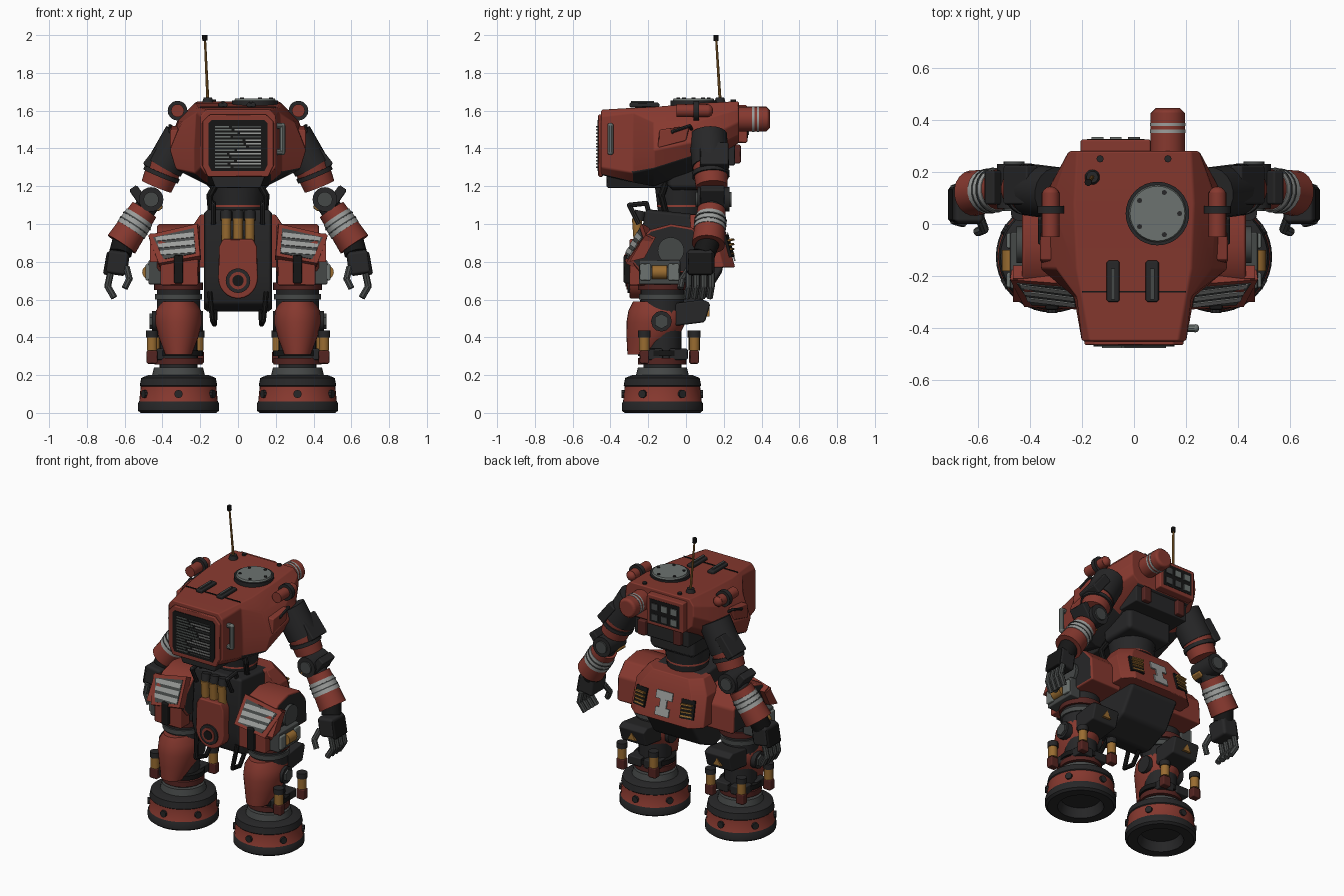
import bpy, bmesh, math, random
from mathutils import Vector, Matrix, Euler

if "Cube" in bpy.data.objects:
    bpy.data.objects.remove(bpy.data.objects["Cube"])
random.seed(4)


def paint(name, *rgb):
    mat = bpy.data.materials.new(name)
    mat.use_nodes = True
    mat.diffuse_color = (*rgb, 1)
    mat.node_tree.nodes["Principled BSDF"].inputs["Base Color"].default_value = (*rgb, 1)
    return mat


RED = paint("red paint", .24, .04, .028)
MAROON = paint("dark red paint", .09, .018, .015)
DARK = paint("charcoal metal", .02, .02, .021)
BLACK = paint("black rubber", .008, .008, .008)
GUN = paint("gunmetal", .06, .065, .064)
STEEL = paint("worn steel", .15, .17, .16)
PALE = paint("pale grey paint", .33, .34, .33)
OCHRE = paint("ochre", .32, .15, .03)


def finish(bm, name, mats, both=False, bevel=0, rule=None):
    """Turn a bmesh into an object, coloured by rule(centre, normal)."""
    bmesh.ops.recalc_face_normals(bm, faces=bm.faces)
    for face in bm.faces:
        face.smooth = True
        if rule:
            face.material_index = int(rule(face.calc_center_median(), face.normal))
    mesh = bpy.data.meshes.new(name)
    bm.to_mesh(mesh)
    bm.free()
    mesh.set_sharp_from_angle(angle=math.radians(35))
    for mat in mats if isinstance(mats, tuple) else (mats,):
        mesh.materials.append(mat)
    obj = bpy.data.objects.new(name, mesh)
    bpy.context.collection.objects.link(obj)
    if bevel:
        mod = obj.modifiers.new("bevel", "BEVEL")
        mod.width, mod.segments, mod.limit_method = bevel, 1, "ANGLE"
        mod.harden_normals = True
    if both:
        obj.modifiers.new("mirror", "MIRROR")
    return obj


def box(name, mats, centre, size, turn=(0, 0, 0), bevel=.008, **options):
    bm = bmesh.new()
    matrix = Matrix.LocRotScale(Vector(centre), Euler([math.radians(a) for a in turn]), Vector(size))
    bmesh.ops.create_cube(bm, size=1, matrix=matrix)
    return finish(bm, name, mats, bevel=bevel, **options)


def rod(name, mats, path, radius, end=None, sides=20, **options):
    """Cylinder, cone or bent tube along a path."""
    bm = bmesh.new()
    points = [Vector(p) for p in path]
    for a, b in zip(points, points[1:]):
        turn = (b - a).to_track_quat("Z", "Y").to_matrix().to_4x4()
        bmesh.ops.create_cone(bm, cap_ends=True, segments=sides, radius1=radius, depth=(b - a).length,
                              radius2=radius if end is None else end,
                              matrix=Matrix.Translation((a + b) / 2) @ turn)
    for p in points[1:-1]:
        bmesh.ops.create_uvsphere(bm, u_segments=sides, v_segments=8, radius=radius,
                                  matrix=Matrix.Translation(p))
    return finish(bm, name, mats, **options)


def loft(name, mats, rings, **options):
    bm = bmesh.new()
    rows = [[bm.verts.new(p) for p in ring] for ring in rings]
    for low, high in zip(rows, rows[1:]):
        for i in range(len(low)):
            bm.faces.new((low[i - 1], low[i], high[i], high[i - 1]))
    bm.faces.new(rows[0])
    bm.faces.new(rows[-1])
    return finish(bm, name, mats, **options)


def side_prism(name, mats, outline, left, right, **options):
    return loft(name, mats, [[(x, y, z) for y, z in outline] for x in (left, right)], **options)


def front_prism(name, mats, outline, front, back, **options):
    return loft(name, mats, [[(x, y, z) for x, z in outline] for y in (front, back)], **options)


def ellipse(x, y, z, rx, ry, sides=32):
    steps = [math.tau * i / sides for i in range(sides)]
    return [(x + rx * math.cos(t), y + ry * math.sin(t), z) for t in steps]


def mirrored(half):
    return half + [(-x, z) for x, z in reversed(half)]


# Armoured upper body
sections = {
    -.45: [(.17, 1.605), (.2, 1.57), (.2, 1.4), (.2, 1.3), (.17, 1.26)],
    -.28: [(.2, 1.615), (.22, 1.59), (.23, 1.4), (.23, 1.27), (.17, 1.22)],
    -.17: [(.22, 1.62), (.3, 1.54), (.36, 1.39), (.33, 1.29), (.15, 1.2)],
    .08: [(.23, 1.64), (.32, 1.55), (.36, 1.44), (.32, 1.37), (.18, 1.3)],
    .28: [(.22, 1.65), (.25, 1.61), (.25, 1.54), (.24, 1.47), (.2, 1.43)]}
loft("body_shell", (RED, DARK), [[(x, y, z) for x, z in mirrored(half)] for y, half in sections.items()],
     bevel=.008, rule=lambda c, n: n.z < -.75)
box("roof_seam", BLACK, (0, -.26, 1.617), (.4, .006, .008), bevel=0)
side_prism("wing_panel", RED, [(-.15, 1.4), (.0, 1.44), (.02, 1.52), (-.14, 1.5)], .3, .36, both=True, bevel=.008)
rod("wing_grab_bar", DARK, [(.33, -.08, 1.46), (.36, -.07, 1.49), (.36, .02, 1.52), (.33, .03, 1.5)], .009,
    sides=8, both=True)

# Front grille
frame = [(.15, 1.58), (.19, 1.54), (.19, 1.31), (.16, 1.25)]
front_prism("grille_frame", RED, mirrored(frame), -.465, -.44, bevel=.006)
front_prism("grille_recess", BLACK, mirrored([(.14, 1.55), (.155, 1.535), (.155, 1.31), (.14, 1.28)]), -.469, -.46)
for row in range(13):
    split = random.uniform(-.06, .06)
    for edge, mat in ((-.13, STEEL), (.13, PALE if row % 3 else GUN)):
        box("grille_slat", mat, ((edge + split) / 2, -.472, 1.3 + row * .018),
            (abs(edge - split) - .015, .008, .008), bevel=0)
front_prism("chin", DARK, mirrored([(.15, 1.27), (.12, 1.19)]), -.42, -.1, bevel=.008)
rod("cheek_handle", STEEL, [(.2, -.4, 1.38), (.235, -.4, 1.38), (.235, -.4, 1.52), (.2, -.4, 1.52)], .016, sides=10)

# Roof fittings
rod("hatch_rim", DARK, [(.09, .04, 1.62), (.09, .04, 1.655)], .122, sides=32)
rod("hatch_lid", STEEL, [(.09, .04, 1.65), (.09, .04, 1.665)], .112, .105, sides=32)
for i in range(5):
    t = math.tau * i / 5
    spot = Vector((.09 + .085 * math.cos(t), .04 + .085 * math.sin(t), 1.66))
    rod("hatch_bolt", DARK, [spot, spot + Vector((0, 0, .01))], .01, sides=8)
for x in (-.08, .07):
    box("roof_latch", DARK, (x, -.22, 1.63), (.05, .16, .025))
    box("roof_latch_slot", GUN, (x, -.23, 1.645), (.016, .12, .012), bevel=0)
rod("antenna_base", DARK, [(-.16, .18, 1.64), (-.16, .18, 1.67)], .03, .022)
rod("antenna", OCHRE, [(-.16, .18, 1.66), (-.175, .16, 1.98)], .008, .006, sides=8)
rod("antenna_tip", BLACK, [(-.175, .16, 1.97), (-.176, .16, 2)], .014, sides=10)
rod("roof_bolt", DARK, [(.13, .25, 1.64), (.13, .25, 1.66)], .014, both=True, sides=8)

# Shoulder beacons
rod("beacon", RED, [(.32, -.05, 1.6), (.32, .0, 1.6), (.32, .11, 1.6), (.32, .12, 1.6)], .034, both=True)
rod("beacon_ring", DARK, [(.32, .04, 1.6), (.32, .07, 1.6)], .052, both=True)

# Rear tank and control panel
rod("tank", RED, [(.13, .26, 1.555), (.13, .445, 1.555)], .066, sides=24, bevel=.02)
for y in (.35, .375):
    rod("tank_band", PALE, [(.13, y, 1.555), (.13, y + .012, 1.555)], .068, sides=24)
box("panel_frame", RED, (-.07, .29, 1.53), (.27, .07, .2))
box("panel_screen", BLACK, (-.07, .322, 1.53), (.22, .01, .15), bevel=0)
for x in (-.14, -.07, .0):
    for z in (1.49, 1.56):
        box("panel_instrument", STEEL if x < z - 1.6 else GUN, (x, .327, z), (.045, .012, .04), bevel=0)
box("rear_underside", DARK, (0, .18, 1.38), (.4, .16, .14))
box("rear_clamp", MAROON, (.13, .26, 1.37), (.06, .06, .1), both=True)

# Waist
box("torso_core", DARK, (0, .03, 1.3), (.34, .26, .24), bevel=.03)
rod("waist", DARK, [(0, -.02, 1), (0, -.02, 1.24)], .12, .15)
rod("waist_ring", RED, [(0, -.02, 1.09), (0, -.02, 1.15)], .135, .12)
rod("waist_hose", BLACK, [(.1, -.1, 1.24), (.15, -.13, 1.15), (.14, -.1, 1.03)], .018, both=True, sides=8)

# Pelvis
hull = [(-.22, 1.08), (-.25, .72), (-.2, .57), (-.06, .53), (.1, .6), (.2, .76), (.16, 1.04)]
side_prism("pelvis_hull", DARK, hull, -.18, .18, bevel=.02)
rounded = [(.105 * math.cos(t / 4), .715 - .11 * math.sin(t / 4)) for t in range(7)]
front_prism("belly_plate", RED, mirrored([(.08, .92), (.1, .88)] + rounded), -.3, -.2, bevel=.008)
for mat, radius, front in ((DARK, .065, .31), (RED, .046, .316), (BLACK, .03, .32)):
    rod("belly_socket", mat, [(0, -.2, .7), (0, -front, .7)], radius, sides=24)
for x in (-.062, 0, .062):
    rod("belly_tube", OCHRE, [(x, -.25, .89), (x, -.26, 1.03)], .026)
    rod("belly_tube_cap", DARK, [(x, -.25, 1.02), (x, -.24, 1.07)], .03)
rod("front_guard", DARK, [(.13, -.18, 1), (.13, -.21, 1.11), (.13, -.3, 1.1), (.13, -.25, 1)], .013,
    both=True, sides=8)
rod("skid_bar", BLACK, [(.15, -.22, .64), (.135, -.25, .49), (.125, -.16, .47), (.12, -.08, .56)], .014,
    both=True, sides=8)

# Rear skirt
rows = ((1.05, .2, .16), (.96, .26, .21), (.77, .27, .26))
loft("rear_skirt", RED, [[(x, y, z) for x, y in mirrored([(w, .02), (w, d - .06), (w - .07, d)])]
                         for z, w, d in rows], bevel=.006)
box("skirt_vent", BLACK, (.17, .215, .88), (.09, .04, .12), (16, 0, -10), bevel=0, both=True)
for z in (.84, .865, .89, .915):
    box("skirt_vent_slat", OCHRE, (.17, .235, z), (.075, .03, .01), (16, 0, -10), bevel=0, both=True)
for z, width in ((.83, .1), (.88, .05), (.93, .12)):
    box("skirt_marking", PALE, (0, .217 + (.96 - z) * .27, z), (width, .008, .052), (15, 0, 0), bevel=0)

# Hip armour with hazard panels
arch = [(-.29, .8), (-.26, .9), (-.19, .97), (-.08, 1), (.04, .98), (.11, .9), (.12, .74), (-.24, .74)]
side_prism("hip_pod", (RED, DARK), arch, .2, .43, both=True, bevel=.012, rule=lambda c, n: abs(n.x) > .9)
rod("hip_hub", GUN, [(.42, -.08, .86), (.45, -.08, .86)], .07, both=True)
corners = [Vector(p) for p in ((.2, -.325, .83), (.42, -.315, .79), (.475, -.21, .94), (.215, -.23, 1))]
facing = (corners[1] - corners[0]).cross(corners[3] - corners[0]).normalized()


def on_plate(u, v):
    return corners[0].lerp(corners[1], u).lerp(corners[3].lerp(corners[2], u), v)


def plate(name, mat, spots, depth):
    face = [on_plate(*s) for s in spots]
    loft(name, mat, [[p - facing * .04 for p in face], [p + facing * depth for p in face]], both=True)


plate("hip_plate", RED, [(0, 0), (1, 0), (1, 1), (0, 1)], .004)
plate("hazard_panel", GUN, [(.1, .1), (.85, .1), (.92, .88), (.08, .88)], .007)
for v in (.12, .36, .6):
    plate("hazard_stripe", PALE, [(.1, v), (.88, v + .13), (.88, v + .27), (.1, v + .15)], .01)
side_prism("hip_side_plate", RED, [(-.22, .82), (-.3, .8), (-.21, .95), (-.16, .93)], .41, .465, both=True)

# Legs
LEG = (.315, -.125)


def leg_part(name, mat, low, high, radius, end=None):
    rod(name, mat, [(*LEG, low), (*LEG, high)], radius, end, sides=28, both=True)


leg_part("thigh", DARK, .5, .8, .115)
leg_part("thigh_ring", GUN, .6, .63, .125)
leg_part("thigh_band", MAROON, .65, .69, .13)
box("thigh_guard", RED, (.31, -.25, .755), (.2, .1, .16), both=True)
box("thigh_latch", BLACK, (.315, -.31, .76), (.05, .04, .15), both=True)
box("thigh_pack", GUN, (.435, -.14, .745), (.08, .22, .13), both=True)
for y in (-.215, -.065):
    box("pack_clamp", STEEL, (.465, y, .745), (.05, .06, .09), both=True)
rod("pack_cartridge", OCHRE, [(.47, -.18, .745), (.47, -.1, .745)], .037, both=True)
shin = ((.31, .07, .31, .18), (.4, .105, .315, .04), (.48, .125, .315, 0), (.54, .12, .305, 0), (.59, .09, .28, .02))
loft("shin_shell", RED, [ellipse(LEG[0], -(f + b) / 2, z, w, (f - b) / 2) for z, w, f, b in shin], both=True)
rod("knee_boss", DARK, [(.185, -.13, .485), (.455, -.13, .485)], .055, both=True, sides=12)
rod("knee_cap", GUN, [(.44, -.13, .485), (.468, -.13, .485)], .04, both=True, sides=6)
calf = [(-.06, .58), (.09, .6), (.13, .58), (.1, .48), (-.06, .46)]
side_prism("calf_fin", DARK, calf, .22, .41, both=True, bevel=.01)
front_prism("warning_mark", OCHRE, [(.285, .51), (.345, .51), (.315, .56)], .1, .125, both=True)
leg_part("ankle", DARK, .18, .46, .1)
leg_part("ankle_collar", GUN, .2, .24, .14, .13)
leg_part("ankle_band", MAROON, .255, .29, .128)
leg_part("ankle_ring", BLACK, .3, .33, .13)
for x, y in ((.455, -.22), (.44, .045), (.21, .04)):
    rod("leg_cartridge", OCHRE, [(x, y, .33), (x, y, .42)], .028, both=True, sides=14)
    rod("cartridge_cap", DARK, [(x, y, .4), (x, y, .435)], .033, both=True, sides=14)
    box("cartridge_mount", MAROON, (x, y, .295), (.06, .05, .07), both=True)
    box("cartridge_bracket", DARK, ((x + LEG[0]) / 2, (y + LEG[1]) / 2, .31), (.1, .1, .06), both=True)

# Feet
tread = ((.12, .06), (.14, 0), (.2, 0), (.215, .012), (.215, .05), (.208, .06), (.2, .14), (.205, .145),
         (.197, .185), (.16, .2))
loft("foot", (DARK, RED), [ellipse(*LEG, z, r, r, 40) for r, z in tread], both=True,
     rule=lambda c, n: .06 < c.z < .14 and abs(n.z) < .5)
for i in range(6):
    t = math.tau * (i + .5) / 6
    way = Vector((math.cos(t), math.sin(t), 0))
    spot = Vector((*LEG, .1))
    rod("foot_bolt", DARK, [spot + way * .19, spot + way * .216], .022, both=True, sides=10)

# Arms
shoulder, bicep, elbow = Vector((.31, .12, 1.44)), Vector((.39, .13, 1.3)), Vector((.46, .14, 1.13))
wrist, palm = Vector((.605, .12, .91)), Vector((.635, .08, .8))


def arm_part(name, mat, start, stop, low, high, radius, end=None):
    rod(name, mat, [start.lerp(stop, low), start.lerp(stop, high)], radius, end, both=True)


arm_part("shoulder_joint", DARK, shoulder, bicep, -.2, 1, .1)
box("shoulder_flap", DARK, (.435, .15, 1.36), (.06, .15, .15), (0, -38, 0), both=True)
arm_part("upper_arm_shell", RED, bicep, elbow, -.1, .6, .095, .085)
arm_part("upper_arm_band", DARK, bicep, elbow, .15, .28, .1)
rod("elbow_joint", DARK, [(.46, .06, 1.13), (.46, .23, 1.13)], .065, both=True)
rod("elbow_cap", GUN, [(.46, .05, 1.13), (.46, .24, 1.13)], .04, both=True)
box("elbow_guard", DARK, (.52, .14, 1.14), (.05, .13, .13), (0, 35, 0), both=True)
box("elbow_clip", OCHRE, (.42, .1, 1.09), (.04, .08, .035), (0, 35, 0), both=True)
arm_part("forearm", DARK, elbow, wrist, 0, 1, .06)
arm_part("forearm_shell", RED, elbow, wrist, .25, 1.08, .075, .088)
arm_part("forearm_band", PALE, elbow, wrist, .42, .74, .081, .086)
for low in (.5, .62):
    arm_part("forearm_stripe", GUN, elbow, wrist, low, low + .03, .087)
arm_part("wrist_joint", BLACK, wrist, palm, -.1, .6, .06)

# Hands
box("palm", DARK, (.64, .075, .795), (.12, .15, .13), (0, -8, 0), both=True, bevel=.02)
box("knuckle_plate", BLACK, (.69, .075, .79), (.03, .13, .12), (0, -10, 0), both=True)
for y in (.015, .055, .095, .135):
    rod("finger", GUN, [(.675, y, .74), (.69, y, .67), (.655, y - .01, .61)], .018, both=True, sides=8)
rod("thumb", GUN, [(.59, .02, .77), (.575, -.02, .71), (.6, -.03, .66)], .018, both=True, sides=8)
